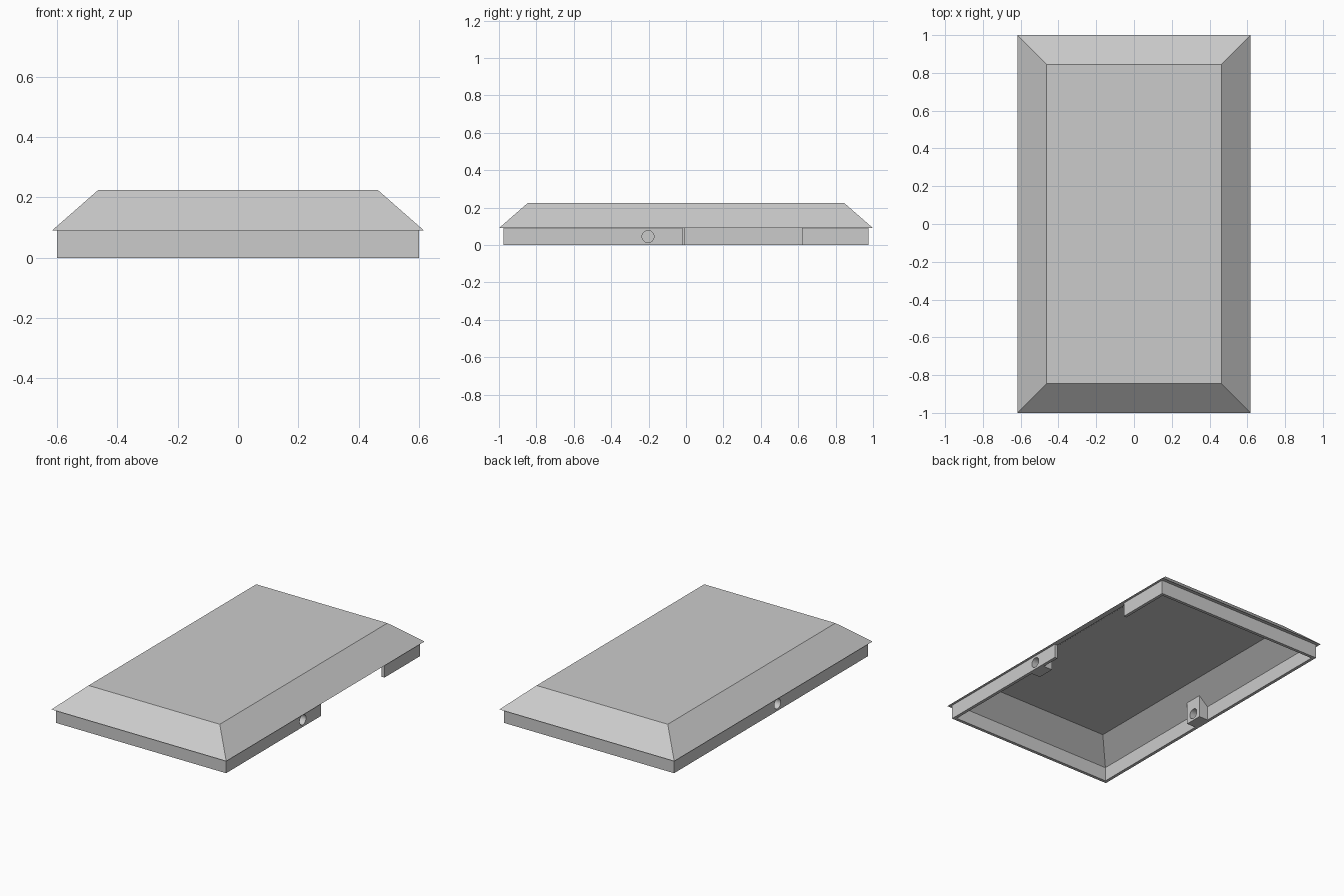
import bpy
import bmesh
from mathutils import Matrix, Vector

if "Cube" in bpy.data.objects:
    bpy.data.objects.remove(bpy.data.objects["Cube"], do_unlink=True)

EAVE_Z, TOP_Z = 0.09, 0.225
WALL_X, WALL_Y, THICK = 0.6, 0.977, 0.02
GAP_START, GAP_END = -0.02, 0.62
HOLE_Z, HOLE_R = 0.045, 0.032

grey = bpy.data.materials.new("plain_grey")
grey.use_nodes = True
grey.diffuse_color = (0.6, 0.6, 0.6, 1)
grey.node_tree.nodes["Principled BSDF"].inputs["Base Color"].default_value = (0.6, 0.6, 0.6, 1)


def finish(name, bm):
    bmesh.ops.recalc_face_normals(bm, faces=bm.faces)
    mesh = bpy.data.meshes.new(name)
    bm.to_mesh(mesh)
    bm.free()
    mesh.materials.append(grey)
    obj = bpy.data.objects.new(name, mesh)
    bpy.context.collection.objects.link(obj)
    return obj


def prism(name, points, depth):
    """Extrude a closed 3D outline along a vector."""
    bm = bmesh.new()
    face = bm.faces.new([bm.verts.new(p) for p in points])
    new = bmesh.ops.extrude_face_region(bm, geom=[face], use_keep_orig=True)["geom"]
    bmesh.ops.translate(bm, vec=Vector(depth),
                        verts=[v for v in new if isinstance(v, bmesh.types.BMVert)])
    return finish(name, bm)


def drill(obj, x, y):
    """Cut a round hole along x."""
    bm = bmesh.new()
    bmesh.ops.create_cone(bm, cap_ends=True, segments=32, radius1=HOLE_R, radius2=HOLE_R,
                          depth=0.4, matrix=Matrix.Translation((x, y, HOLE_Z))
                          @ Matrix.Rotation(1.570796, 4, "Y"))
    cutter = finish("hole_cutter", bm)
    cutter.hide_render = True
    mod = obj.modifiers.new("hole", "BOOLEAN")
    mod.operation, mod.solver, mod.object = "DIFFERENCE", "EXACT", cutter
    bpy.context.view_layer.objects.active = obj
    bpy.ops.object.modifier_apply(modifier=mod.name)
    bpy.data.objects.remove(cutter, do_unlink=True)


# Hollow sloped cover: eave, outer top, inner top and inner base loops
bm = bmesh.new()
loops = []
for hx, hy, z in [(0.617, 1, EAVE_Z), (0.463, 0.845, TOP_Z),
                  (0.445, 0.82, 0.207), (0.58, 0.957, EAVE_Z)]:
    loops.append([bm.verts.new((sx * hx, sy * hy, z))
                  for sx, sy in [(-1, -1), (1, -1), (1, 1), (-1, 1)]])
for a, b in [(0, 1), (2, 3), (3, 0)]:
    for i in range(4):
        j = (i + 1) % 4
        bm.faces.new([loops[a][i], loops[a][j], loops[b][j], loops[b][i]])
bm.faces.new(loops[1])
bm.faces.new(loops[2])
finish("sloped_cover", bm)

# Skirt wall, open along part of the left side
ix, iy = WALL_X - THICK, WALL_Y - THICK
outline = [(WALL_X, GAP_END), (WALL_X, WALL_Y), (-WALL_X, WALL_Y), (-WALL_X, -WALL_Y),
           (WALL_X, -WALL_Y), (WALL_X, GAP_START), (ix, GAP_START), (ix, -iy),
           (-ix, -iy), (-ix, iy), (ix, iy), (ix, GAP_END)]
skirt = prism("skirt_wall", [(x, y, 0) for x, y in outline], (0, 0, EAVE_Z))

# Drilled mounting blocks inside each long wall
for name, side, y in [("left_mount_block", 1, -0.203), ("right_mount_block", -1, -0.065)]:
    profile = [(ix, 0), (0.517, 0), (0.517, 0.155), (ix, 0.1)]
    block = prism(name, [(side * x, y - 0.057, z) for x, z in profile], (0, 0.114, 0))
    drill(block, side * WALL_X, y)
    drill(skirt, side * WALL_X, y)
